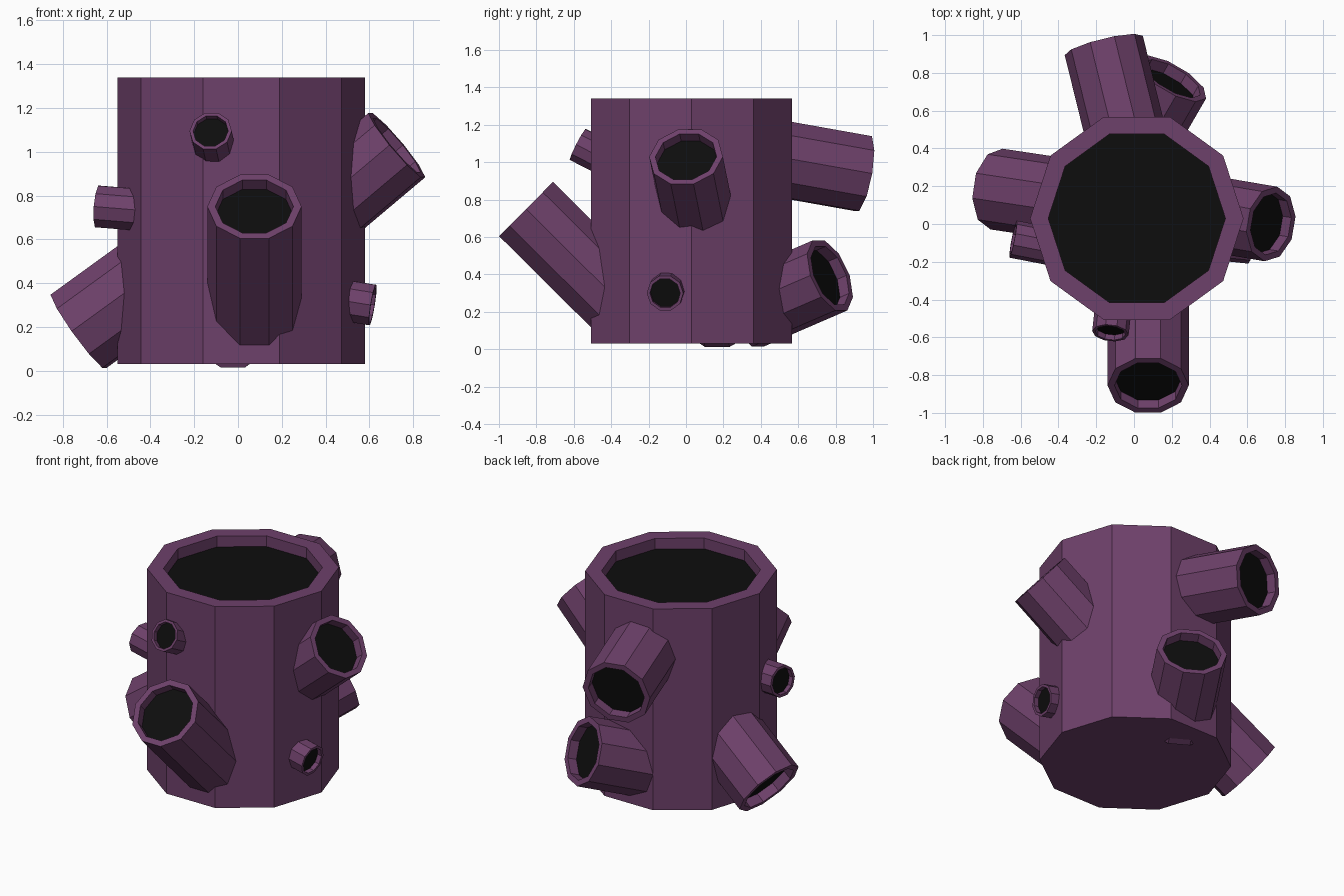
import bpy, bmesh, math
from mathutils import Vector

if "Cube" in bpy.data.objects:
    bpy.data.objects.remove(bpy.data.objects["Cube"])

SIDES = 10
RIM = 0.83  # inner radius as a share of the outer radius


def material(name, colour):
    m = bpy.data.materials.new(name)
    m.diffuse_color = colour
    m.use_nodes = True
    m.node_tree.nodes["Principled BSDF"].inputs["Base Color"].default_value = m.diffuse_color
    return m


purple = material("purple", (0.155, 0.052, 0.145, 1))
black = material("black", (0.004, 0.004, 0.004, 1))


def pipe(name, mouth, direction, radius, length, recess):
    """Ten-sided pipe with a rim and a sunken black floor at its mouth."""
    d = Vector(direction).normalized()
    up = Vector((0, 0, 1))
    u = up.cross(d)
    u = u.normalized() if u.length > 1e-4 else Vector((1, 0, 0))
    v = d.cross(u)
    mouth = Vector(mouth)
    bm = bmesh.new()
    rings = []
    for r, depth in ((radius, length), (radius, 0),
                     (radius * RIM, 0), (radius * RIM, recess)):
        ring = []
        for i in range(SIDES):
            a = 2 * math.pi * i / SIDES
            ring.append(bm.verts.new(mouth - d * depth
                                     + (u * math.cos(a) + v * math.sin(a)) * r))
        rings.append(ring)
    for lo, hi in zip(rings, rings[1:]):
        for i in range(SIDES):
            j = (i + 1) % SIDES
            bm.faces.new((lo[i], lo[j], hi[j], hi[i]))
    bm.faces.new(rings[0][::-1])
    bm.faces.new(rings[-1]).material_index = 1
    me = bpy.data.meshes.new(name)
    bm.to_mesh(me)
    bm.free()
    me.materials.append(purple)
    me.materials.append(black)
    ob = bpy.data.objects.new(name, me)
    bpy.context.collection.objects.link(ob)


# Main upright body
pipe("body", (0.015, 0.03, 1.34), (0, 0, 1), 0.565, 1.31, 0.07)

# Side pipes: name, mouth centre, outward direction, radius, length
side_pipes = [
    ("front_large_pipe", (0.075, -0.855, 0.75), (0, -0.71, 0.705), 0.215, 0.72),
    ("right_large_pipe", (0.725, 0.0, 1.03), (0.76, -0.13, 0.64), 0.2, 0.52),
    ("back_large_pipe", (-0.16, 0.945, 0.94), (-0.235, 0.955, -0.17), 0.213, 0.58),
    ("back_right_large_pipe", (0.2, 0.77, 0.395), (0.47, 0.81, 0.35), 0.21, 0.55),
    ("left_large_pipe", (-0.728, 0.185, 0.18), (-0.8, 0.12, -0.58), 0.216, 0.55),
    ("front_small_pipe", (-0.125, -0.577, 1.095), (-0.1, -0.88, 0.45), 0.097, 0.25),
    ("left_small_pipe", (-0.64, -0.08, 0.75), (-0.98, 0.19, 0.08), 0.1, 0.25),
    ("right_small_pipe", (0.615, -0.112, 0.3), (0.98, -0.1, -0.16), 0.098, 0.22),
]
for name, mouth, direction, radius, length in side_pipes:
    pipe(name, mouth, direction, radius, length, 0.06 if radius > 0.15 else 0.03)
